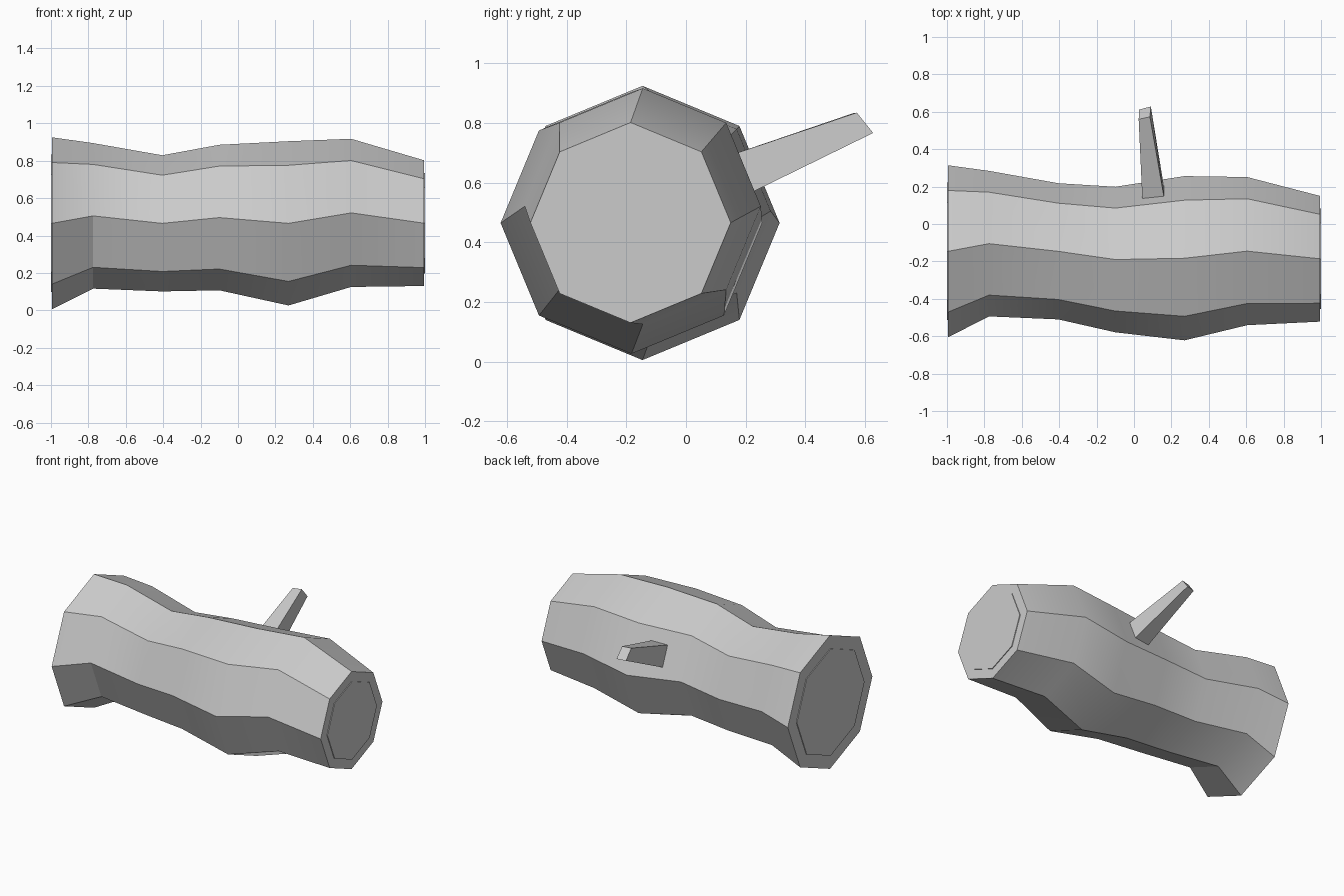
import bpy, bmesh
from math import sin, cos, pi

if "Cube" in bpy.data.objects:
    bpy.data.objects.remove(bpy.data.objects["Cube"])

# Octagonal cross-sections along the log: x, centre y, centre z, radius
SECTIONS = [
    (-0.995, -0.146, 0.465, 0.460),
    (-0.775, -0.105, 0.505, 0.389),
    (-0.405, -0.146, 0.465, 0.364),
    (-0.100, -0.190, 0.496, 0.389),
    (0.270, -0.183, 0.465, 0.439),
    (0.605, -0.145, 0.521, 0.396),
    (0.995, -0.186, 0.466, 0.336),
]


def octagon(x, y, z, r):
    return [(x, y + r * cos(i * pi / 4), z + r * sin(i * pi / 4)) for i in range(8)]


def loft(name, rings, smooth=False):
    """Skin a list of point rings and cap both ends."""
    bm = bmesh.new()
    loops = [[bm.verts.new(p) for p in ring] for ring in rings]
    for a, b in zip(loops, loops[1:]):
        n = len(a)
        for i in range(n):
            j = (i + 1) % n
            bm.faces.new((a[i], a[j], b[j], b[i]))
    bm.faces.new(loops[0])
    bm.faces.new(loops[-1])
    bmesh.ops.recalc_face_normals(bm, faces=bm.faces[:])
    mesh = bpy.data.meshes.new(name)
    bm.to_mesh(mesh)
    bm.free()
    obj = bpy.data.objects.new(name, mesh)
    bpy.context.collection.objects.link(obj)
    if smooth:
        bpy.ops.object.select_all(action='DESELECT')
        obj.select_set(True)
        bpy.context.view_layer.objects.active = obj
        bpy.ops.object.shade_smooth_by_angle(angle=pi / 6)
    return obj


# Log bark: uneven octagonal trunk
loft("log_bark", [octagon(*s) for s in SECTIONS], smooth=True)

# Cut wood discs, slightly proud of each end
for name, (x, y, z, r), side in (("cut_end_left", SECTIONS[0], -1),
                                 ("cut_end_right", SECTIONS[-1], 1)):
    loft(name, [octagon(x - side * 0.02, y, z, r * 0.8),
                octagon(side * 1.0, y, z, r * 0.8)])

# Branch stub: tapered four-sided twig rising from the back
loft("branch_stub", [
    [(0.046, 0.10, 0.676), (0.168, 0.10, 0.676), (0.168, 0.15, 0.533), (0.046, 0.15, 0.533)],
    [(0.025, 0.56, 0.833), (0.085, 0.573, 0.835), (0.090, 0.628, 0.767), (0.028, 0.612, 0.765)],
])
